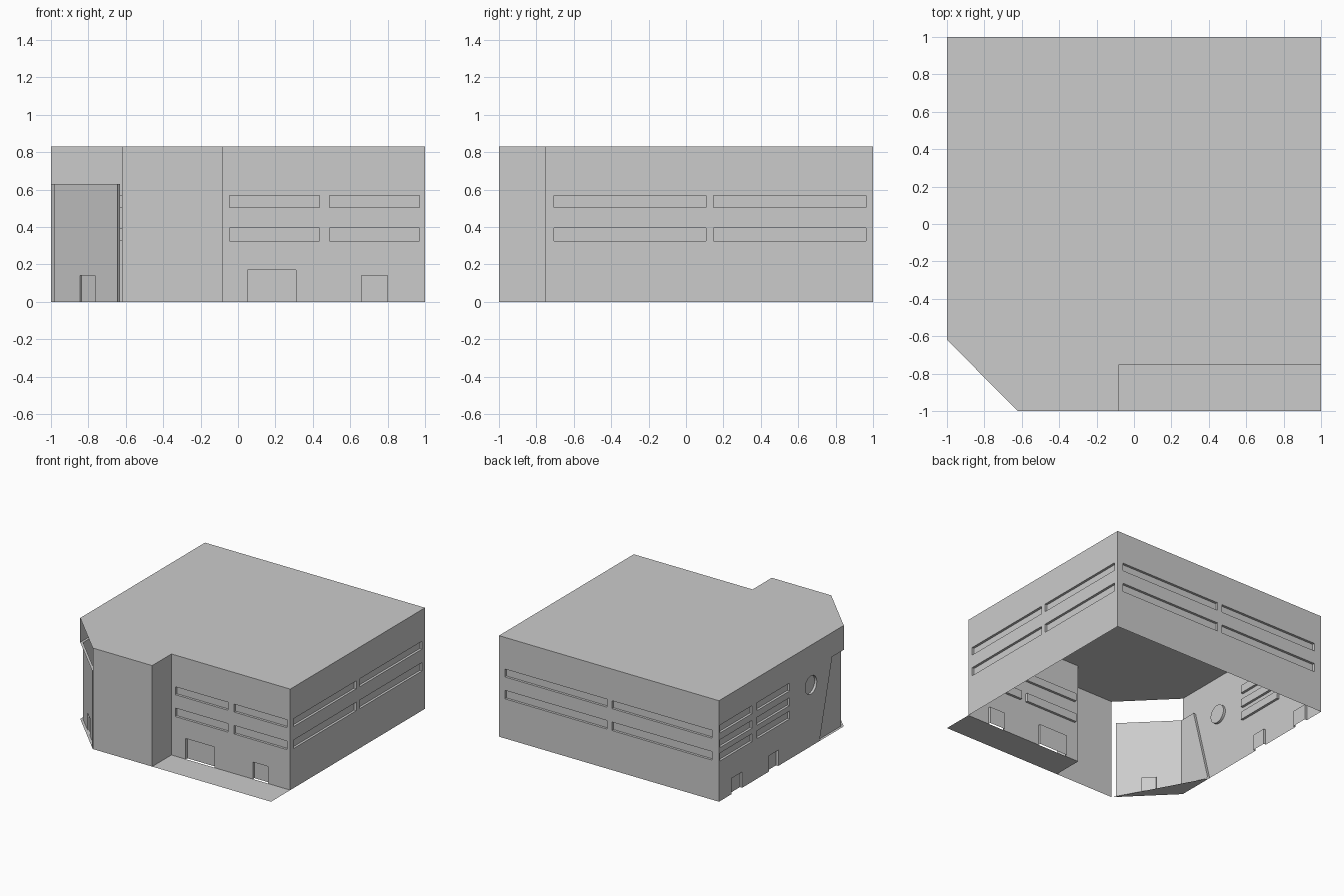
import bpy
import math
from mathutils import Vector
from mathutils.geometry import delaunay_2d_cdt, normal

cube = bpy.data.objects.get("Cube")
if cube:
    bpy.data.objects.remove(cube)

# One flat grey for the whole building
grey = bpy.data.materials.new("plain grey")
grey.use_nodes = True
colour = (0.6, 0.6, 0.6, 1)
grey.diffuse_color = colour
grey.node_tree.nodes["Principled BSDF"].inputs["Base Color"].default_value = colour

HEIGHT = 0.83
LINTEL = 0.63
DEPTH = 0.02
CUT = -1.62          # x + y along the cut corner
DIAG = math.sqrt(0.5)


def build(name, polygons):
    """Make an object from (points, facing direction) pairs."""
    verts, faces = [], []
    for points, facing in polygons:
        points = [Vector(p) for p in points]
        if normal(points).dot(Vector(facing)) < 0:
            points.reverse()
        faces.append(range(len(verts), len(verts) + len(points)))
        verts += points
    mesh = bpy.data.meshes.new(name)
    mesh.from_pydata(verts, [], [list(f) for f in faces])
    mesh.materials.append(grey)
    obj = bpy.data.objects.new(name, mesh)
    bpy.context.collection.objects.link(obj)
    return obj


def rect(u0, u1, z0, z1):
    return [(u0, z0), (u1, z0), (u1, z1), (u0, z1)]


def wall(name, place, outline, holes=(), depth=DEPTH):
    """Flat wall whose holes are shallow recesses closed by a pane."""
    out = Vector(place(0, 0, 0)) - Vector(place(0, 0, 1))
    points, loops = [], []
    for loop in [outline, *holes]:
        loops.append(list(range(len(points), len(points) + len(loop))))
        points += [Vector(p) for p in loop]
    verts, _, tris, _, _, source = delaunay_2d_cdt(points, [], loops, 1, 1e-5)
    polygons = [([place(*verts[i], 0) for i in tri], out)
                for tri, src in zip(tris, source) if list(src) == [0]]
    for hole in holes:
        polygons.append(([place(u, z, depth) for u, z in hole], out))
        middle = sum((Vector(place(u, z, 0)) for u, z in hole), Vector()) / len(hole)
        for (u0, z0), (u1, z1) in zip(hole, hole[1:] + hole[:1]):
            if z0 == 0 and z1 == 0:
                continue
            reveal = [place(u0, z0, 0), place(u1, z1, 0),
                      place(u1, z1, depth), place(u0, z0, depth)]
            polygons.append((reveal, middle - Vector(reveal[0])))
    return build(name, polygons)


def windows(columns, rows):
    return [rect(u0, u1, z0, z1) for u0, u1 in columns for z0, z1 in rows]


# Wall planes: distance along, height, depth inward
def front(u, z, d): return (u, -0.75 + d, z)
def bay(u, z, d): return (u, -1 + d, z)
def bay_end(u, z, d): return (-0.08 - d, u, z)
def left(u, z, d): return (1 - d, u, z)
def back(u, z, d): return (u, 1 - d, z)
def right(u, z, d): return (-1 + d, u, z)
def corner(u, z, d): return (u + d * DIAG, CUT - u + d * DIAG, z)
def corner_glass(u, z, d): return corner(u, z, d + DEPTH)


two_rows = [(0.505, 0.57), (0.325, 0.395)]
three_rows = [(0.56, 0.625), (0.44, 0.505), (0.33, 0.395)]

# Plain and windowed walls
wall("front_wall", front, rect(-0.08, 1, 0, HEIGHT),
     windows([(-0.045, 0.436), (0.49, 0.97)], two_rows)
     + [rect(0.05, 0.31, 0, 0.17), rect(0.66, 0.80, 0, 0.14)])
wall("bay_front_wall", bay, rect(-0.62, -0.08, 0, HEIGHT))
wall("bay_end_wall", bay_end, rect(-1, -0.75, 0, HEIGHT))
wall("left_wall", left, rect(-0.75, 1, 0, HEIGHT),
     windows([(-0.705, 0.107), (0.148, 0.962)], two_rows))
wall("back_wall", back, rect(-1, 1, 0, HEIGHT),
     windows([(-0.935, -0.028), (0.018, 0.947)], two_rows))

# Right wall with porthole, doors and a slanted end at the entrance
porthole = [(-0.195 + 0.075 * math.cos(a), 0.503 + 0.075 * math.sin(a))
            for a in (math.tau * i / 32 for i in range(32))]
slant_top, slant_foot = -0.47, -0.305
wall("right_wall", right,
     [(1, 0), (1, HEIGHT), (-0.62, HEIGHT), (-0.62, LINTEL),
      (slant_top, LINTEL), (slant_foot, 0)],
     windows([(0.085, 0.505), (0.57, 0.985)], three_rows)
     + [porthole, rect(0.23, 0.352, 0, 0.13), rect(0.70, 0.835, 0, 0.13)])

# Cut corner: band above, narrow jamb, recessed glazing with a door
jamb = -0.645
fold = -1 + DEPTH - DEPTH * DIAG
wall("corner_frame", corner,
     [(-1, LINTEL), (-1, HEIGHT), (-0.62, HEIGHT), (-0.62, 0), (jamb, 0), (jamb, LINTEL)])
wall("corner_glazing", corner_glass, rect(fold, jamb, 0, LINTEL),
     [rect(-0.86, -0.78, 0, 0.14)], 0.012)
fold_y = corner_glass(fold, 0, 0)[1]
build("side_glazing", [
    ([right(u, z, DEPTH) for u, z in
      [(slant_foot, 0), (slant_top, LINTEL), (fold_y, LINTEL), (fold_y, 0)]], (-1, 0, 0))])
build("entrance_reveals", [
    ([right(slant_foot, 0, 0), right(slant_top, LINTEL, 0),
      right(slant_top, LINTEL, DEPTH), right(slant_foot, 0, DEPTH)], (0, -1, 0)),
    ([corner(jamb, 0, 0), corner(jamb, LINTEL, 0),
      corner_glass(jamb, LINTEL, 0), corner_glass(jamb, 0, 0)], (-1, 1, 0)),
    ([right(slant_top, LINTEL, 0), right(-0.62, LINTEL, 0), corner(jamb, LINTEL, 0),
      corner_glass(jamb, LINTEL, 0), corner_glass(fold, LINTEL, 0),
      right(slant_top, LINTEL, DEPTH)], (0, 0, -1))])

# Roof and the two ground plates
up = (0, 0, 1)
build("roof", [([(x, y, HEIGHT) for x, y in
                 [(-1, 1), (-1, -0.62), (-0.62, -1), (-0.08, -1),
                  (-0.08, -0.75), (1, -0.75), (1, 1)]], up)])
build("front_pavement", [([(x, y, 0) for x, y in rect(-0.08, 1, -1, -0.75)], up)])
build("entrance_floor", [([(-0.62, -1, 0), (-1, -0.62, 0), (-1, slant_foot, 0)], up)])
